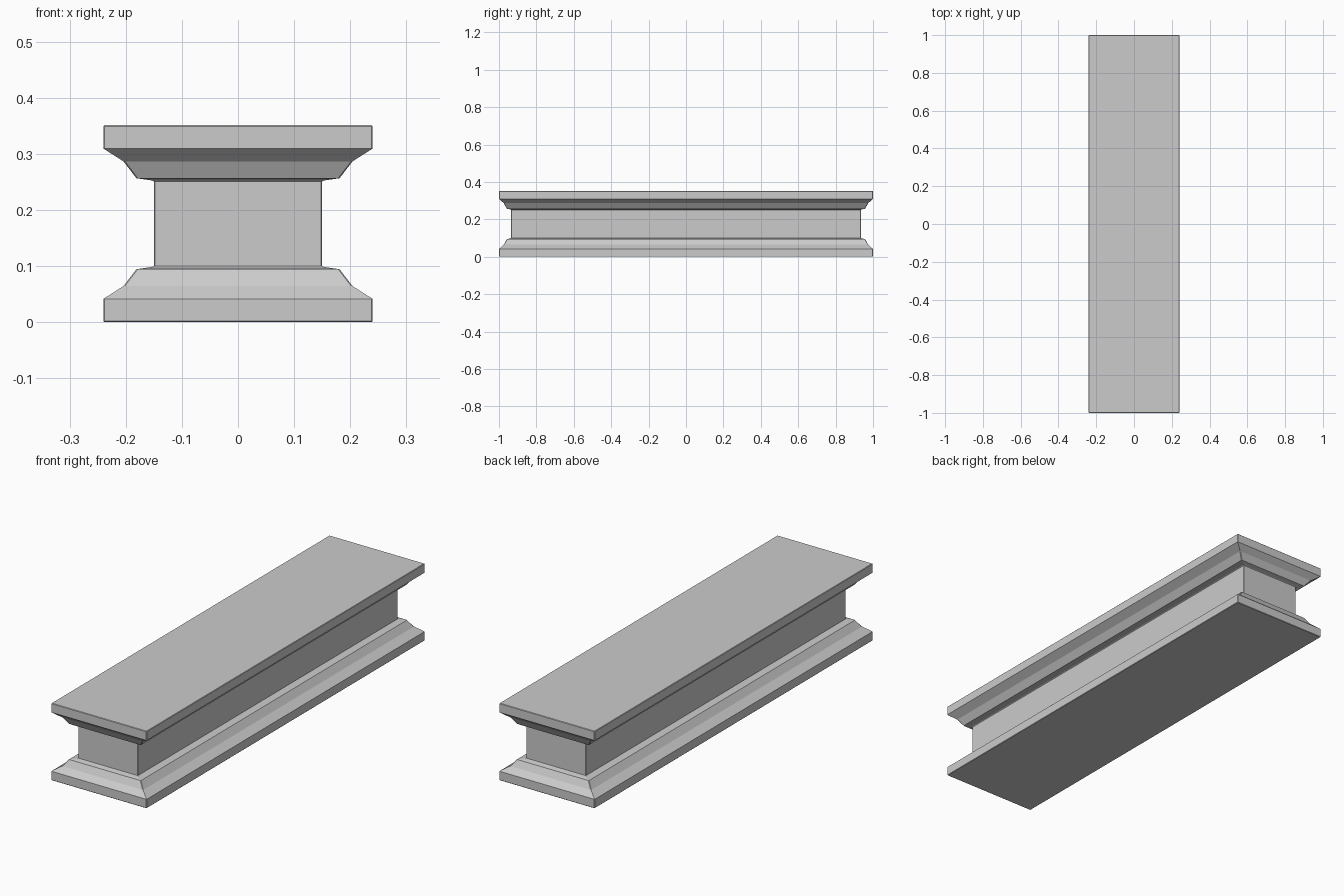
import bpy, bmesh

if "Cube" in bpy.data.objects:
    bpy.data.objects.remove(bpy.data.objects["Cube"])

MID_Z = 0.1755   # the moulding is mirrored about mid height
HALF_X, HALF_Y = 0.24, 1.0
INSET_RATIO = 0.72   # insets are shallower along the length

# (inset from the outer edge, distance from mid height), outer slab to shaft
half_profile = [(0.0, 0.1755), (0.0, 0.134), (0.036, 0.111),
                (0.059, 0.081), (0.087, 0.077), (0.09, 0.075)]
profile = [(i, MID_Z - d) for i, d in half_profile]
profile += [(i, MID_Z + d) for i, d in reversed(half_profile)]

# plinth body: stacked rectangular rings bridged into one closed shell
bm = bmesh.new()
rings = []
for inset, z in profile:
    x, y = HALF_X - inset, HALF_Y - inset * INSET_RATIO
    rings.append([bm.verts.new((sx * x, sy * y, z))
                  for sx, sy in ((-1, -1), (1, -1), (1, 1), (-1, 1))])
for low, high in zip(rings, rings[1:]):
    for k in range(4):
        n = (k + 1) % 4
        bm.faces.new((low[k], low[n], high[n], high[k]))
bm.faces.new(rings[0][::-1])
bm.faces.new(rings[-1])
bmesh.ops.recalc_face_normals(bm, faces=bm.faces)

mesh = bpy.data.meshes.new("moulded_plinth")
bm.to_mesh(mesh)
bm.free()
plinth = bpy.data.objects.new("moulded_plinth", mesh)
bpy.context.collection.objects.link(plinth)

# fine chamfer on the sharp corners
bevel = plinth.modifiers.new("edge_chamfer", 'BEVEL')
bevel.width = 0.002
bevel.segments = 1
bevel.limit_method = 'ANGLE'
bevel.angle_limit = 1.2
